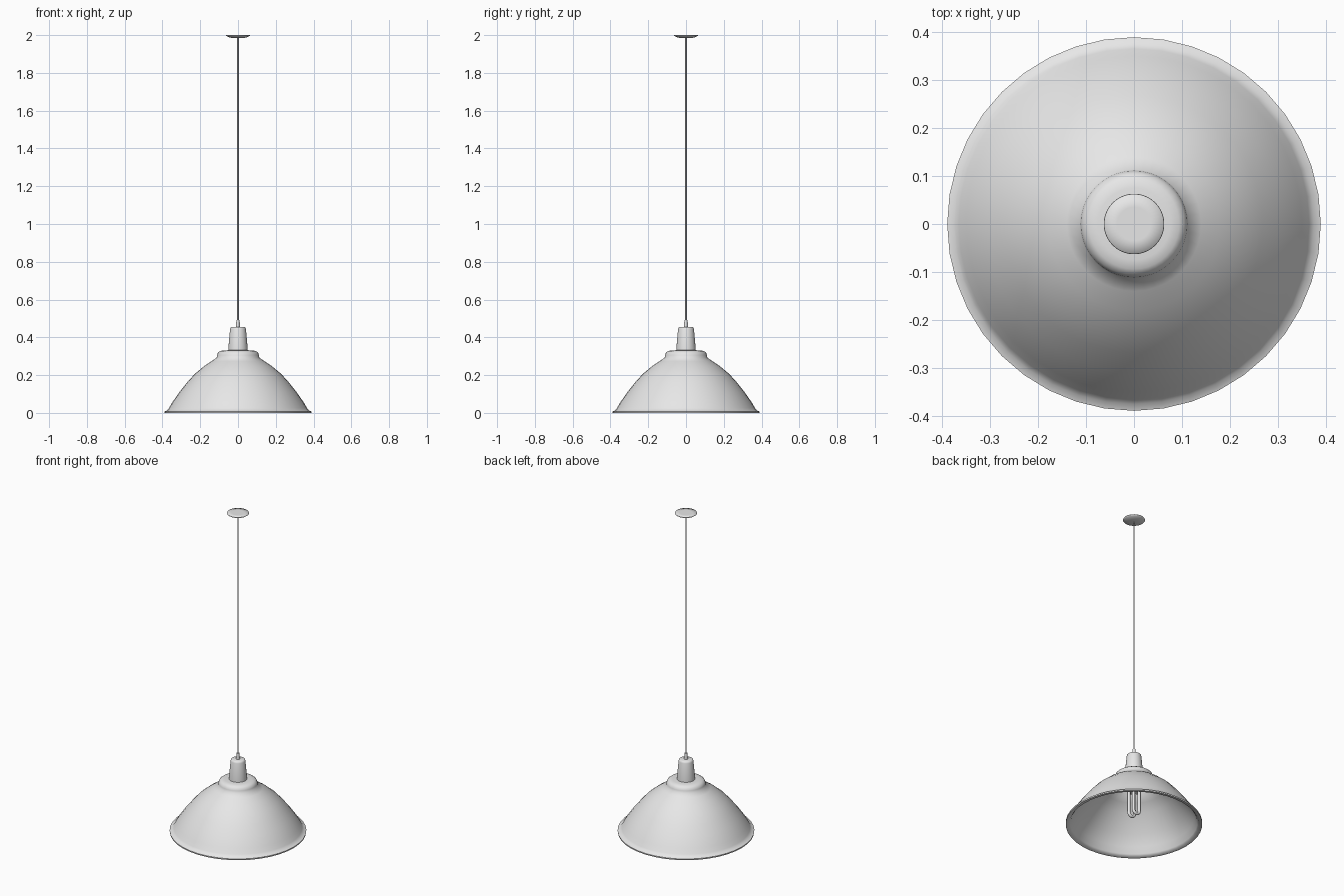
import bpy, bmesh, math
from mathutils import Vector

cube = bpy.data.objects.get("Cube")
if cube:
    bpy.data.objects.remove(cube, do_unlink=True)

grey = bpy.data.materials.new("light_grey")
grey.use_nodes = True
grey.diffuse_color = (0.8, 0.8, 0.8, 1)
grey.node_tree.nodes["Principled BSDF"].inputs["Base Color"].default_value = (0.8, 0.8, 0.8, 1)


def finish(bm, name, angle):
    bmesh.ops.recalc_face_normals(bm, faces=bm.faces)
    mesh = bpy.data.meshes.new(name)
    bm.to_mesh(mesh)
    bm.free()
    mesh.materials.append(grey)
    obj = bpy.data.objects.new(name, mesh)
    bpy.context.collection.objects.link(obj)
    bpy.ops.object.select_all(action="DESELECT")
    obj.select_set(True)
    bpy.context.view_layer.objects.active = obj
    bpy.ops.object.shade_smooth_by_angle(angle=math.radians(angle))
    return obj


def skin(rings, name, angle, closed=False):
    """Bridge rings of points; cap the ends unless the profile is closed."""
    bm = bmesh.new()
    loops = [[bm.verts.new(p) for p in ring] for ring in rings]
    pairs = list(zip(loops, loops[1:]))
    if closed:
        pairs.append((loops[-1], loops[0]))
    else:
        bm.faces.new(loops[0])
        bm.faces.new(loops[-1])
    for a, b in pairs:
        n = len(a)
        for i in range(n):
            j = (i + 1) % n
            bm.faces.new((a[i], a[j], b[j], b[i]))
    return finish(bm, name, angle)


def lathe(name, profile, sides=40, angle=40, closed=False):
    turns = [math.tau * i / sides for i in range(sides)]
    rings = [[(r * math.cos(t), r * math.sin(t), z) for t in turns] for r, z in profile]
    return skin(rings, name, angle, closed)


# Spun shade with a flared lip and a rounded collar, hollow inside
outer = [(0.388, 0.0), (0.389, 0.008), (0.375, 0.013), (0.365, 0.026), (0.35, 0.053),
         (0.308, 0.113), (0.268, 0.163), (0.23, 0.205), (0.18, 0.247), (0.14, 0.274),
         (0.113, 0.292), (0.111, 0.306), (0.106, 0.319), (0.094, 0.328), (0.075, 0.331),
         (0.045, 0.332)]
inner = [(0.045, 0.324), (0.09, 0.32), (0.104, 0.302), (0.106, 0.286), (0.174, 0.24),
         (0.223, 0.199), (0.301, 0.108), (0.343, 0.049), (0.36, 0.012), (0.368, 0.002)]
lathe("shade", outer + inner, angle=50, closed=True)

# Tapered neck, cord grip and cord
lathe("neck", [(0.052, 0.325), (0.051, 0.345), (0.042, 0.445), (0.039, 0.453), (0.034, 0.456)])
lathe("cord_grip", [(0.011, 0.45), (0.01, 0.47), (0.008, 0.493)], sides=20)
lathe("cord", [(0.004, 0.48), (0.004, 1.99)], sides=12)

# Ceiling canopy
lathe("canopy", [(0.03, 1.984), (0.045, 1.988), (0.058, 1.993), (0.063, 1.997),
                 (0.062, 2.0), (0.035, 2.0)], angle=100)

# Lamp holder
lathe("socket", [(0.036, 0.215), (0.04, 0.225), (0.04, 0.33)], sides=24)

# Two bent tubes of the bulb
half, bend_z, tube_r = 0.021, 0.083, 0.009
path = [Vector((-half, 0, 0.22))]
for i in range(13):
    a = math.pi * (1 + i / 12)
    path.append(Vector((half * math.cos(a), 0, bend_z + half * math.sin(a))))
path.append(Vector((half, 0, 0.22)))

for side, label in ((1, "back"), (-1, "front")):
    rings = []
    for i, p in enumerate(path):
        tangent = (path[min(i + 1, len(path) - 1)] - path[max(i - 1, 0)]).normalized()
        across = Vector((0, 1, 0))
        normal = tangent.cross(across)
        centre = p + across * side * half
        rings.append([centre + tube_r * (math.cos(t) * across + math.sin(t) * normal)
                      for t in (math.tau * k / 12 for k in range(12))])
    skin(rings, "bulb_tube_" + label, 60)
